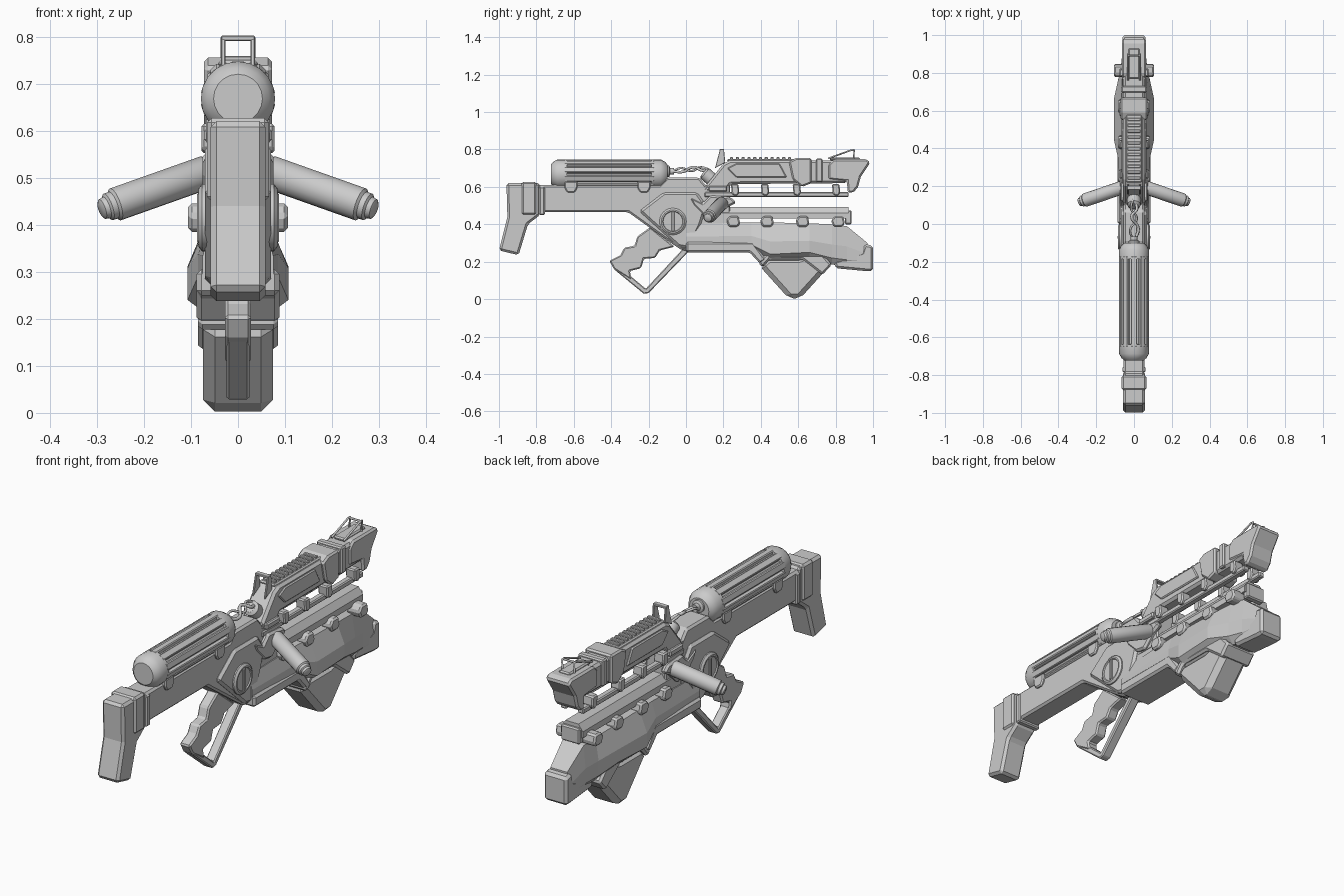
import bpy, bmesh, math
from mathutils import Vector, Matrix


def finish(name, bm, bevel=0.0, smooth=False):
    bmesh.ops.recalc_face_normals(bm, faces=bm.faces)
    me = bpy.data.meshes.new(name)
    bm.to_mesh(me)
    bm.free()
    ob = bpy.data.objects.new(name, me)
    bpy.context.collection.objects.link(ob)
    if bevel:
        m = ob.modifiers.new("bevel", 'BEVEL')
        m.width, m.segments, m.limit_method = bevel, 1, 'ANGLE'
    if smooth:
        bpy.context.view_layer.objects.active = ob
        ob.select_set(True)
        bpy.ops.object.shade_smooth_by_angle(angle=math.radians(35))
        ob.select_set(False)
    return ob


def skin(name, rings, bevel=0.0, smooth=False):
    """Join equal-length closed rings of points and cap the ends."""
    bm = bmesh.new()
    vs = [[bm.verts.new(p) for p in r] for r in rings]
    n = len(vs[0])
    for a, b in zip(vs, vs[1:]):
        for i in range(n):
            j = (i + 1) % n
            bm.faces.new((a[i], a[j], b[j], b[i]))
    bm.faces.new(vs[0])
    bm.faces.new(vs[-1])
    return finish(name, bm, bevel, smooth)


def slab(name, prof, x0, x1, bevel=0.008):
    """Side profile (y, z) extruded from x0 to x1."""
    return skin(name, [[(x, y, z) for y, z in prof] for x in (x0, x1)], bevel)


def box(name, x0, x1, y0, y1, z0, z1, bevel=0.006):
    return slab(name, [(y0, z0), (y1, z0), (y1, z1), (y0, z1)], x0, x1, bevel)


def lathe(name, start, axis, prof, n=16, smooth=True):
    """Revolve (distance, radius) pairs about an axis."""
    rot = Vector(axis).to_track_quat('Z', 'Y').to_matrix()
    rings = []
    for t, r in prof:
        rings.append([Vector(start) + rot @ Vector((r * math.cos(2 * math.pi * i / n),
                      r * math.sin(2 * math.pi * i / n), t)) for i in range(n)])
    return skin(name, rings, 0, smooth)


def tube(name, pts, r, poly=False):
    cu = bpy.data.curves.new(name, 'CURVE')
    cu.dimensions, cu.bevel_depth, cu.bevel_resolution = '3D', r, 1
    cu.use_fill_caps = True
    sp = cu.splines.new('POLY' if poly else 'BEZIER')
    if poly:
        sp.points.add(len(pts) - 1)
        for p, co in zip(sp.points, pts):
            p.co = (*co, 1)
    else:
        sp.bezier_points.add(len(pts) - 1)
        for p, co in zip(sp.bezier_points, pts):
            p.co = co
            p.handle_left_type = p.handle_right_type = 'AUTO'
    ob = bpy.data.objects.new(name, cu)
    bpy.context.collection.objects.link(ob)


# Shoulder stock and its collar
slab("butt_stock", [(-.96, .62), (-.78, .62), (-.78, .45), (-.845, .40), (-.895, .235),
                    (-1, .26), (-.955, .44)], -.058, .058, .012)
box("stock_collar", -.066, .066, -.88, -.80, .45, .627, .01)
box("stock_rib", -.062, .062, -.785, -.755, .45, .60)

# Receiver
slab("receiver", [(-.79, .61), (-.14, .61), (-.10, .65), (.07, .65), (.13, .58), (.13, .38),
                  (.03, .26), (-.02, .26), (-.08, .30), (-.31, .465), (-.79, .465)],
     -.056, .056, .01)
slab("receiver_cheek", [(-.25, .47), (-.12, .57), (.06, .57), (.11, .50), (.08, .40),
                        (.02, .27), (-.04, .28)], -.07, .07, .012)
box("bridge_block", -.055, .055, .08, .235, .39, .61)

# Pistol grip and guard
slab("grip", [(-.19, .385), (-.26, .335), (-.275, .285), (-.33, .275), (-.35, .235), (-.41, .205),
              (-.385, .16), (-.29, .10), (-.30, .15), (-.24, .165), (-.225, .215),
              (-.165, .22), (-.14, .26), (-.06, .28)], -.028, .028, .007)
slab("trigger_guard", [(-.38, .155), (-.225, .028), (-.20, .032), (.015, .255), (-.015, .27),
                       (-.215, .055), (-.31, .135)], -.024, .024, .005)

# Lower housing lofted from front-on sections: y, bottom, middle, top, widths
secs = [(.0, .255, .29, .40, .05, .075, .058), (.35, .255, .29, .41, .05, .085, .062),
        (.45, .205, .24, .41, .06, .107, .066), (.66, .205, .25, .405, .06, .107, .066),
        (.78, .185, .22, .40, .05, .080, .062), (.86, .175, .21, .39, .045, .066, .056),
        (.97, .165, .20, .30, .04, .058, .045)]
skin("lower_housing", [[(-wb, y, zb), (wb, y, zb), (wm, y, zm), (wm, y, zm + (zt - zm) * .4),
                        (wt, y, zt), (-wt, y, zt), (-wm, y, zm + (zt - zm) * .4), (-wm, y, zm)]
                       for y, zb, zm, zt, wb, wm, wt in secs])
slab("muzzle_block", [(.79, .20), (.80, .165), (.96, .15), (1, .15), (1, .285), (.955, .295),
                      (.94, .25)], -.062, .062, .012)
slab("magazine_keel", [(.39, .18), (.55, .003), (.61, .003), (.77, .18), (.79, .23), (.71, .26),
                       (.60, .22), (.44, .22)], -.074, .074, .025)
slab("keel_band", [(.385, .195), (.41, .17), (.45, .215), (.62, .215), (.73, .13), (.78, .185),
                   (.68, .29), (.60, .245), (.44, .255)], -.085, .085, .01)
slab("lower_rib", [(.0, .25), (.34, .25), (.395, .19), (.43, .21), (.36, .305), (.0, .305)],
     -.088, .088, .01)

# Lower barrel, chamfered, resting on clips
skin("lower_barrel", [[(-.058, y, .43), (.058, y, .43), (.058, y, .46), (.035, y, .492),
                       (-.035, y, .492), (-.058, y, .46)] for y in (.1, .87)])
box("barrel_tip", -.05, .05, .85, .885, .40, .475)
box("barrel_spine", -.03, .03, .1, .26, .38, .45)

# Upper housing with hood, collars and vent ribs
slab("upper_housing", [(.08, .575), (.20, .725), (.235, .742), (.80, .742), (.86, .70), (.86, .62),
                       (.24, .615), (.21, .575)], -.058, .058, .012)
slab("front_hood", [(.76, .72), (.79, .748), (.965, .748), (.985, .73), (.935, .655), (.92, .60),
                    (.895, .57), (.865, .57), (.86, .63), (.76, .64)], -.064, .064, .009)
box("hood_spine", -.03, .03, .77, .93, .74, .757)
slab("housing_collar", [(.55, .735), (.59, .755), (.67, .755), (.67, .62), (.62, .60),
                        (.57, .64)], -.072, .072, .008)
box("front_collar", -.068, .068, .695, .73, .625, .752)
box("vent_base", -.042, .042, .22, .58, .735, .75)
for i in range(11):
    y = .235 + i * .031
    box("vent_rib", -.034, .034, y, y + .017, .745, .759, .003)

# Parts repeated on both sides
lower_clip = [(-.035, .42), (-.02, .385), (.025, .385), (.04, .405), (.03, .445), (-.015, .445)]
upper_clip = [(-.02, .615), (.02, .615), (.025, .57), (.01, .55), (-.015, .56)]
for s in (-1, 1):
    box("upper_rail", s * .03, s * .062, .10, .87, .545, .572, .005)
    for y in (.25, .43, .62, .81):
        slab("lower_clip", [(y + a, z) for a, z in lower_clip], s * .03,
             s * (.106 if y > .7 else .085), .008)
    for y in (.26, .42, .59, .80):
        slab("upper_clip", [(y + a, z) for a, z in upper_clip], s * .025, s * .078, .006)
    slab("side_panel", [(.22, .70), (.27, .725), (.50, .725), (.54, .65), (.27, .65)],
         s * .05, s * .065, .005)
    box("rail_strip", s * .05, s * .072, .12, .22, .575, .605)
    # Pivot disc with slot bar
    lathe("pivot_disc", (s * .05, -.07, .415), (s, 0, 0),
          [(0, .072), (.026, .072), (.034, .062), (.034, .055), (.029, .052)], 24)
    bar = box("pivot_slot", s * .07, s * .087, -.078, -.062, .362, .468, .003)
    # Side handle and its mount
    base, tip = Vector((s * .058, .195, .515)), Vector((s * .292, .115, .432))
    d = tip - base
    L = d.length
    lathe("side_handle", base, d, [(0, .028), (.012, .036), (L - .035, .036), (L - .03, .030),
          (L - .018, .030), (L - .014, .024), (L - .004, .022), (L, .015)], 16)
    slab("handle_mount", [(.01, .555), (.09, .515), (.13, .555), (.24, .545), (.27, .515),
                          (.22, .49), (.16, .43), (.10, .44), (.04, .50)],
         s * .045, s * .075, .01)
    # Front sight wires
    tube("front_sight", [(s * .032, .76, .752), (s * .032, .885, .797), (s * .032, .90, .797),
                         (s * .032, .895, .745)], .005, True)
    # Rear sight cheeks
    slab("rear_sight_post", [(.155, .70), (.18, .795), (.203, .801), (.21, .73)],
         s * .027, s * .036, .002)
box("rear_sight_bar", -.036, .036, .18, .204, .791, .802, .002)
tube("front_sight_bar", [(-.032, .892, .797), (.032, .892, .797)], .005, True)

# Gas tank: caps, bright core and long bars
zc = .668
cap = [(0, .052), (.012, .066), (.035, .079), (.085, .079), (.086, .055)]
lathe("tank_rear_cap", (0, -.722, zc), (0, 1, 0), cap, 20)
lathe("tank_front_cap", (0, -.10, zc), (0, -1, 0), cap, 20)
core = lathe("tank_core", (0, -.66, zc), (0, 1, 0), [(0, .064), (.5, .064)], 20)
white = bpy.data.materials.new("white_core")
white.diffuse_color = (.95, .95, .95, 1)
core.data.materials.append(white)
for i in range(10):
    b = box("tank_bar", -.016, .016, -.65, -.17, .058, .079, .004)
    b.matrix_world = Matrix.Translation((0, 0, zc)) @ Matrix.Rotation(i * math.pi / 5, 4, 'Y')
for y in (-.615, -.225):
    slab("tank_saddle", [(y - .035, .63), (y - .035, .595), (y - .02, .57), (y + .02, .57),
                         (y + .035, .595), (y + .035, .63)], -.068, .068, .006)

# Valve, hoses and their socket
lathe("tank_valve", (0, -.105, zc + .015), (0, 1, 0),
      [(0, .03), (.015, .03), (.02, .018), (.04, .018)], 12)
lathe("hose_socket", (0, .12, .655), (0, -.75, .65), [(-.04, .036), (.025, .036), (.035, .022)], 12)
tube("hose_a", [(.008, -.08, .685), (.022, -.02, .68), (-.012, .04, .705), (.015, .08, .69),
                (.005, .12, .68)], .008)
tube("hose_b", [(-.008, -.08, .678), (-.02, -.03, .70), (.015, .03, .685), (-.015, .08, .705),
                (-.005, .13, .69)], .006)
